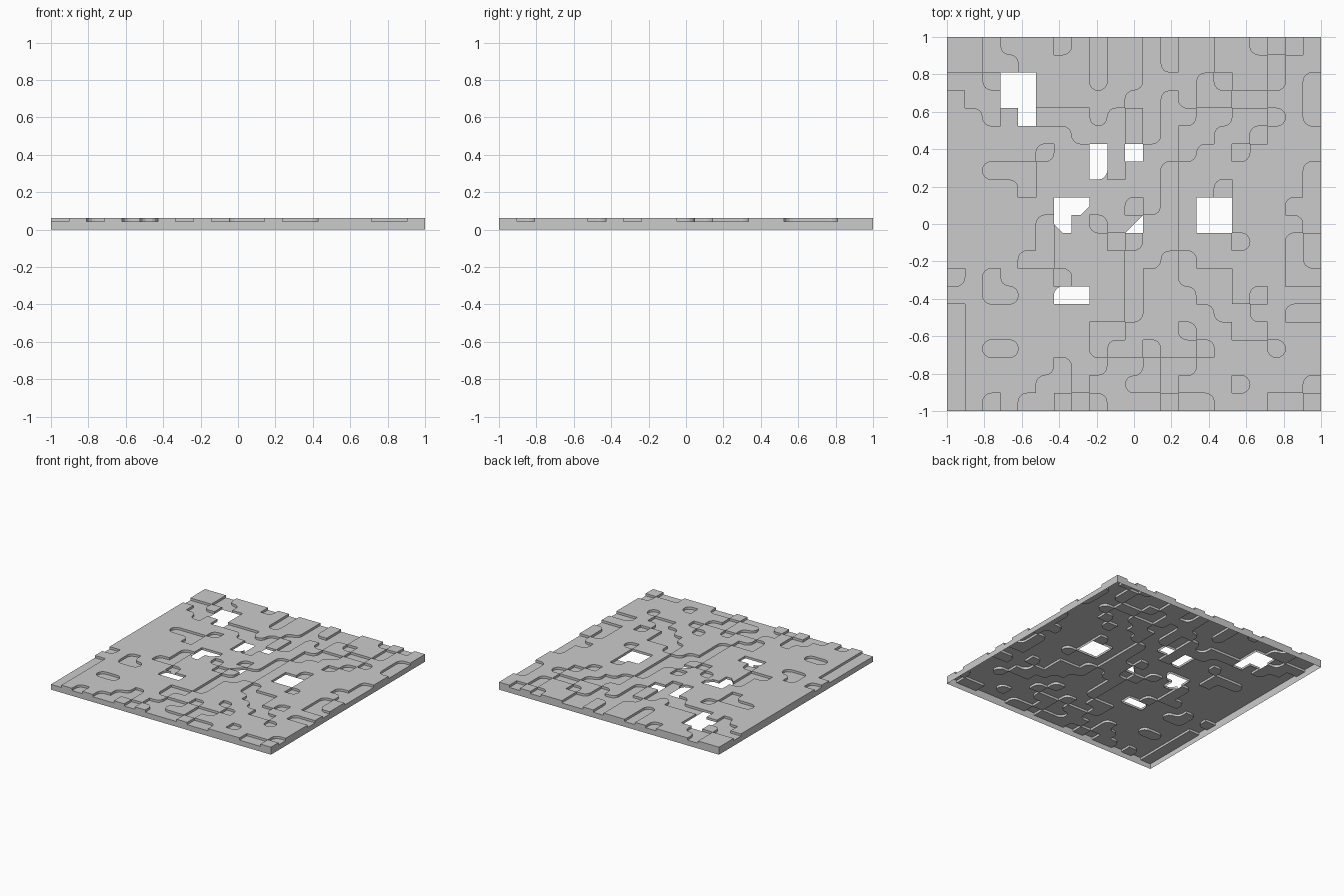
import bpy, bmesh, math

if "Cube" in bpy.data.objects:
    bpy.data.objects.remove(bpy.data.objects["Cube"])

# Relief plan, back row first: # raised, . sunken, space = opening
PLAN = [
    "##.###.#.##.#..##.#.#",
    "##..####.##.#..###.##",
    "..#  ###.##...#.##.#.",
    "#..  #####..#.##..##.",
    "##.# ...#.#.##..##.#.",
    "#######...#.#..##.###",
    "#####.## . ##.##.####",
    "##...### .##.#######.",
    "####.#######.##.####.",
    "######  ##.#.#  ###..",
    "#####. #.# ..#  ####.",
    "#####.###.#..###.##.#",
    "####..####..#.#####.#",
    ".#.###.###.##...###..",
    "##..##  ##.###..#.###",
    ".#########.####..##..",
    ".#######..###.##..###",
    ".#..####.##.##.###.##",
    ".#####.##..#..#######",
    ".####..#..##.###.###.",
    ".#.#..#.#...#..###..#",
]
N = len(PLAN)
Z = {"#": 0.062, ".": 0.043}
# Corners in order round a cell (column, row offsets)
CORNERS = [(0, 0), (0, 1), (1, 1), (1, 0)]
# Openings with a cut corner: (column, row, corner index)
CUT = {(7, 9, 2): 1, (6, 10, 1): 1, (6, 14, 0): 4, (8, 7, 2): 4}


def cell(c, r):
    return PLAN[r][c] if 0 <= c < N and 0 <= r < N else None


def rounding(c, r, k):
    """Arc steps and filling kind for a corner, or None for a square corner."""
    kind = cell(c, r)
    dx, dy = (1 if CORNERS[k][0] else -1), (1 if CORNERS[k][1] else -1)
    around = {cell(c + dx, r), cell(c, r + dy), cell(c + dx, r + dy)}
    if (c, r, k) in CUT:
        return CUT[(c, r, k)], "#"
    if kind == " " or len(around) != 1 or kind in around or around & {None, " "}:
        return None
    if (c * 3 + r * 5 + k) % 5 < 3:
        return 4, around.pop()
    return None


# Flat faces as (outline, height)
faces = []
for r in range(N):
    for c in range(N):
        outline = []
        for k, (u, v) in enumerate(CORNERS):
            corner = (c + u, r + v)
            pu, pv = CORNERS[k - 1]
            nu, nv = CORNERS[(k + 1) % 4]
            a = (c + (u + pu) / 2, r + (v + pv) / 2)
            b = (c + (u + nu) / 2, r + (v + nv) / 2)
            rule = rounding(c, r, k)
            outline.append(a)
            if rule:
                steps, fill = rule
                arc = []
                for i in range(steps + 1):
                    t = math.pi / 2 * i / steps
                    s, w = 1 - math.sin(t), 1 - math.cos(t)
                    arc.append(tuple(round(corner[j] + (a[j] - corner[j]) * s
                                           + (b[j] - corner[j]) * w, 4) for j in (0, 1)))
                outline += arc[1:-1]
                faces.append(([corner] + arc[::-1], Z[fill]))
            else:
                outline.append(corner)
        if cell(c, r) != " ":
            faces.append((outline, Z[cell(c, r)]))

# Diagonal half of the small central opening
faces.append(([(10, 11), (11, 10), (10.5, 10), (10, 10), (10, 10.5)], Z["#"]))

bm = bmesh.new()
verts = {}


def vert(p, z):
    key = (p[0], p[1], z)
    if key not in verts:
        verts[key] = bm.verts.new((p[0] * 2 / N - 1, 1 - p[1] * 2 / N, z))
    return verts[key]


def face(points):
    if bm.faces.get(points) is None:
        bm.faces.new(points)


# Top faces, remembering the heights that meet at each edge
edges = {}
for outline, z in faces:
    face([vert(p, z) for p in outline])
    for p, q in zip(outline, outline[1:] + outline[:1]):
        edges.setdefault(tuple(sorted((p, q))), []).append(z)

# Step walls, opening rims and outer skirt
for (p, q), heights in edges.items():
    outer = any(p[j] == q[j] and p[j] in (0, N) for j in (0, 1))
    top = max(heights)
    low = 0 if outer else (min(heights) if len(heights) > 1 else Z["."])
    if top > low:
        face([vert(p, top), vert(q, top), vert(q, low), vert(p, low)])

bmesh.ops.recalc_face_normals(bm, faces=bm.faces)
bm.normal_update()
if sum(f.normal.z for f in bm.faces) < 0:
    bmesh.ops.reverse_faces(bm, faces=bm.faces)
mesh = bpy.data.meshes.new("relief_panel")
bm.to_mesh(mesh)
bm.free()
bpy.context.collection.objects.link(bpy.data.objects.new("relief_panel", mesh))
